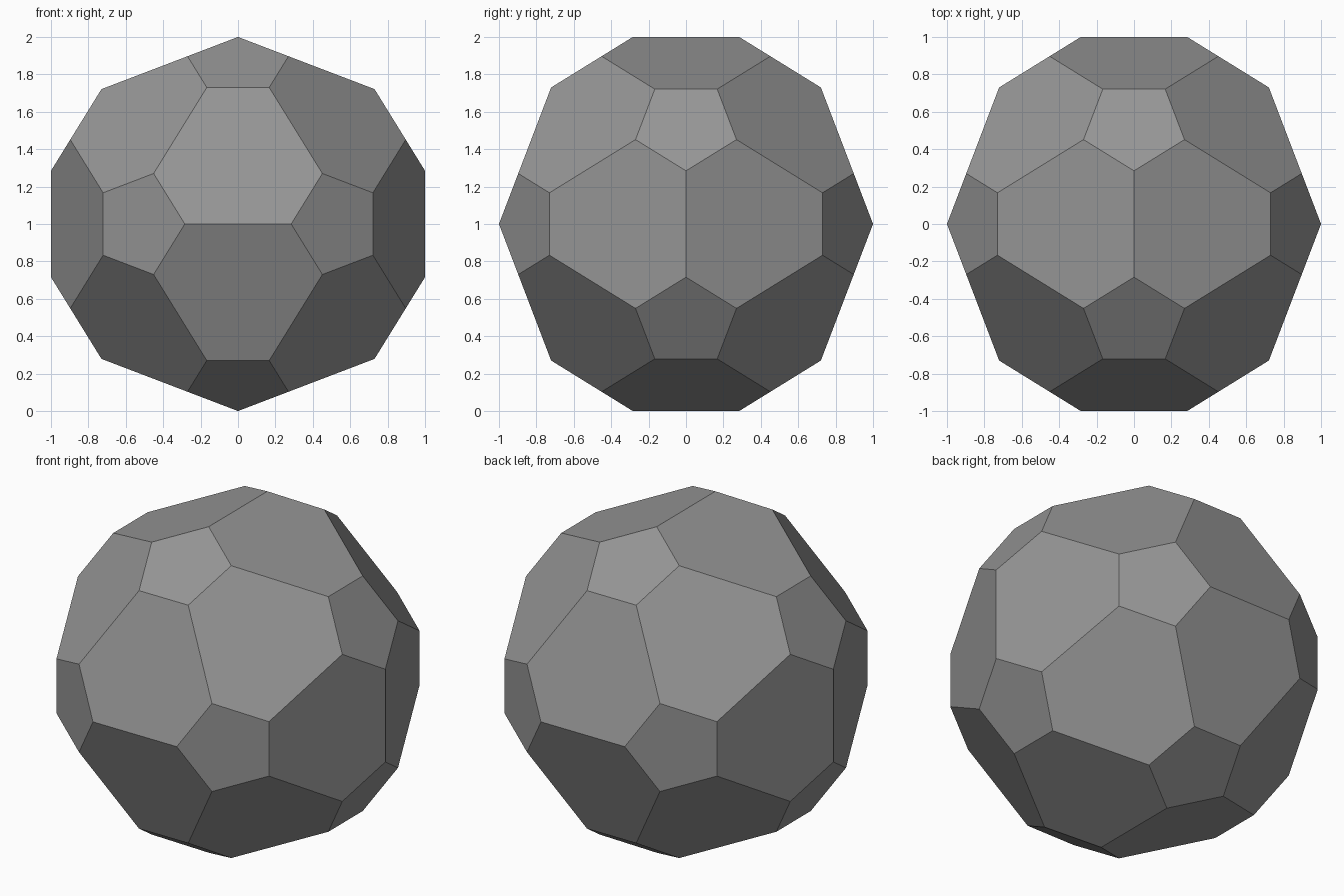
import bpy
import bmesh
import math
from mathutils import Vector

cube = bpy.data.objects.get("Cube")
if cube:
    bpy.data.objects.remove(cube, do_unlink=True)

# Flat grey material
grey = bpy.data.materials.new("mid grey")
grey.use_nodes = True
colour = (0.3, 0.3, 0.3, 1)
grey.diffuse_color = colour
grey.node_tree.nodes["Principled BSDF"].inputs["Base Color"].default_value = colour

# Icosahedron corners: three crossed golden rectangles
short = (math.sqrt(5) - 1) / 2
corners = []
for s in (-1, 1):
    for t in (-1, 1):
        corners += [Vector((0, s * short, t)),
                    Vector((s * short, t, 0)),
                    Vector((t, 0, s * short))]

# Cut each corner off at a fixed fraction of its edges
cut = 0.27
edge = 2 * short
bm = bmesh.new()
for a in corners:
    for b in corners:
        if a != b and (a - b).length < edge * 1.1:
            bm.verts.new(a.lerp(b, cut) + Vector((0, 0, 1)))

# Wrap the points, then merge triangles into pentagons and hexagons
bmesh.ops.convex_hull(bm, input=bm.verts[:])
bmesh.ops.dissolve_limit(bm, angle_limit=math.radians(2),
                         verts=bm.verts[:], edges=bm.edges[:])
bmesh.ops.recalc_face_normals(bm, faces=bm.faces[:])

mesh = bpy.data.meshes.new("truncated_icosahedron")
bm.to_mesh(mesh)
bm.free()
mesh.materials.append(grey)
ball = bpy.data.objects.new("truncated_icosahedron", mesh)
bpy.context.collection.objects.link(ball)
